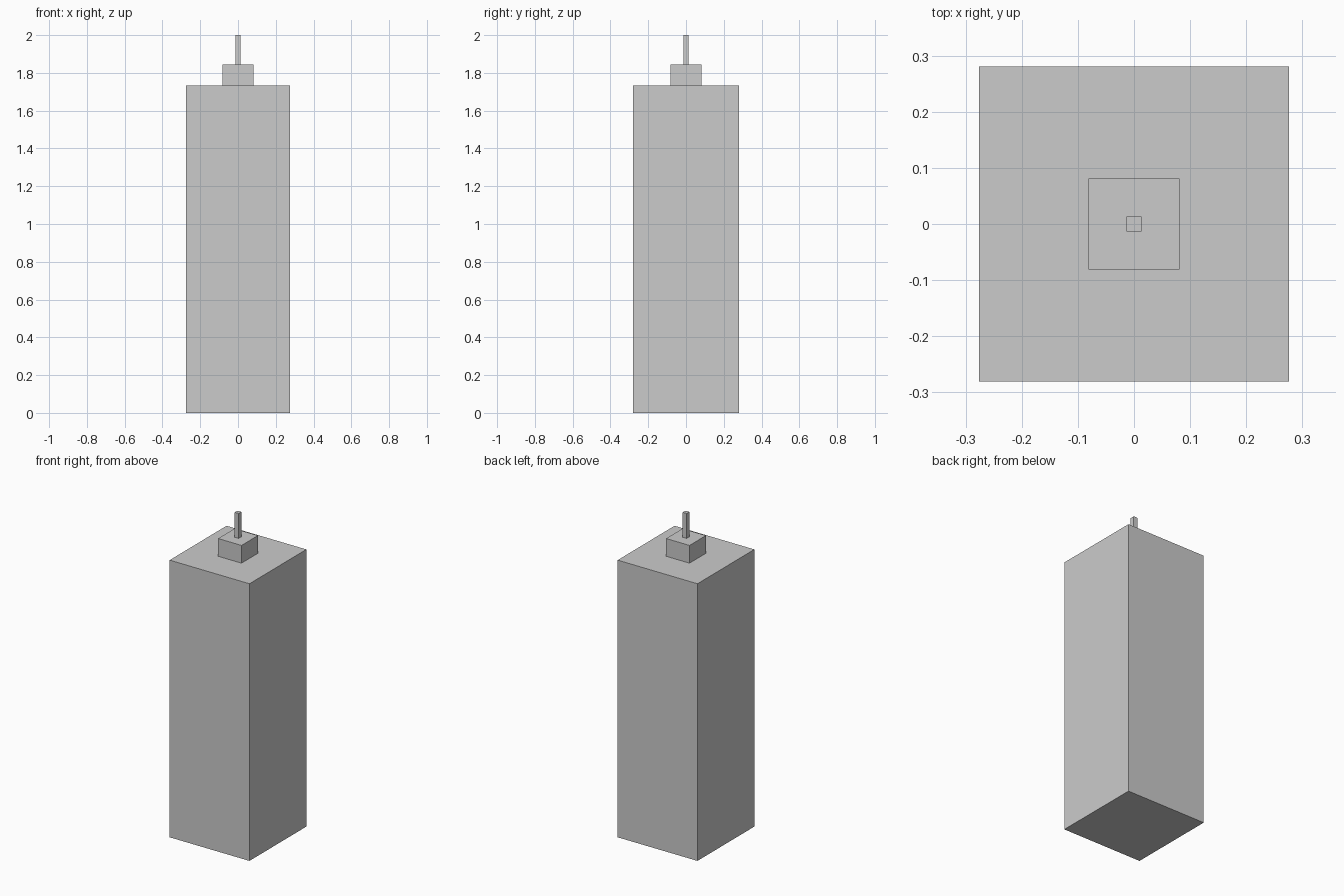
import bpy
import bmesh
from mathutils import Matrix

if "Cube" in bpy.data.objects:
    bpy.data.objects.remove(bpy.data.objects["Cube"])


def box(name, width, depth, z0, z1):
    """Axis-aligned box centred on the z axis, spanning z0 to z1."""
    bm = bmesh.new()
    bmesh.ops.create_cube(bm, size=1.0)
    bm.transform(Matrix.Translation((0, 0, (z0 + z1) / 2))
                 @ Matrix.Diagonal((width, depth, z1 - z0, 1)))
    mesh = bpy.data.meshes.new(name)
    bm.to_mesh(mesh)
    bm.free()
    obj = bpy.data.objects.new(name, mesh)
    bpy.context.collection.objects.link(obj)
    return obj


# Main tower block
box("tower_body", 0.552, 0.562, 0.0, 1.733)
# Small block on the roof
box("roof_block", 0.162, 0.162, 1.733, 1.844)
# Thin square mast
box("mast", 0.027, 0.027, 1.844, 2.0)
